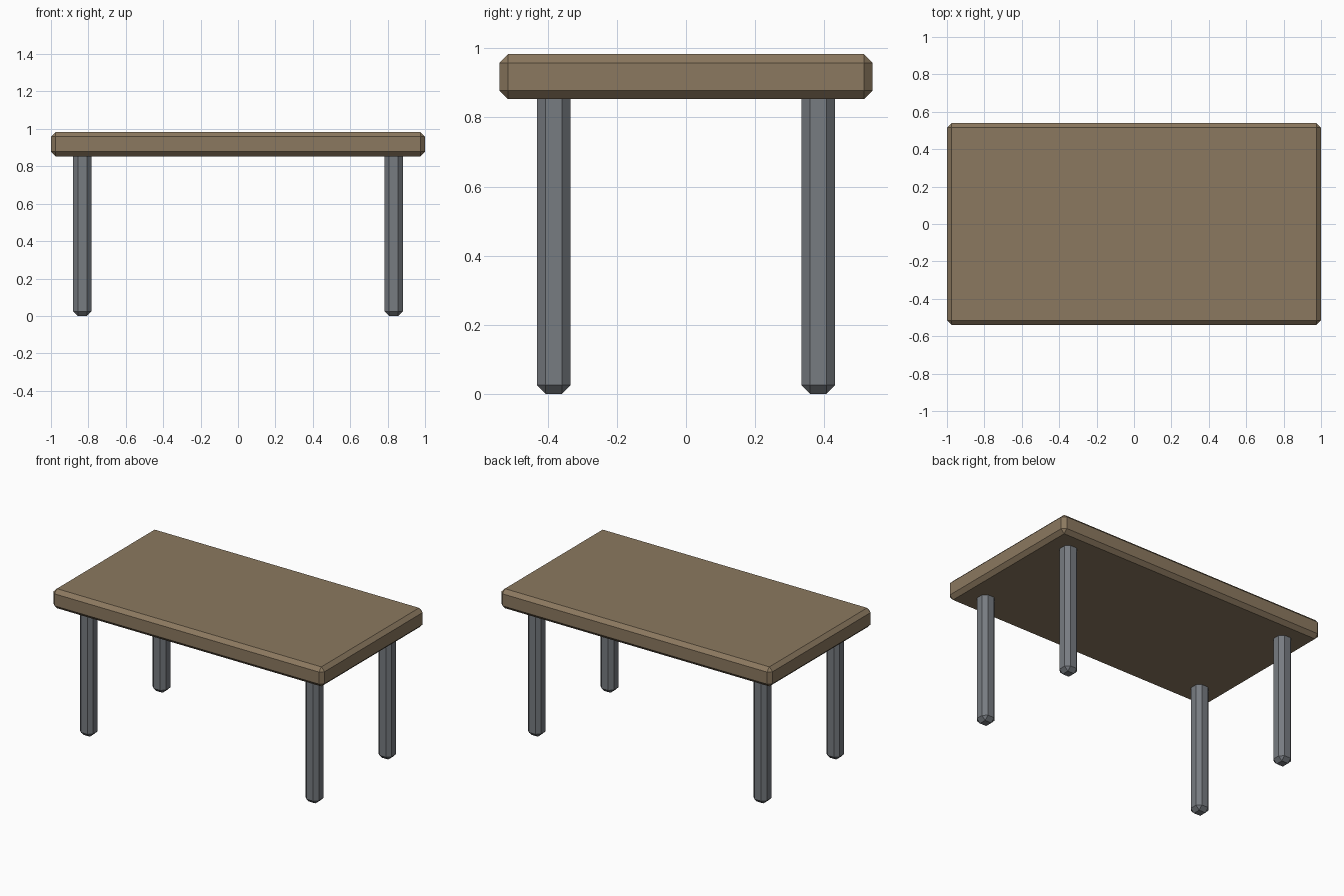
import bpy, bmesh

if "Cube" in bpy.data.objects:
    bpy.data.objects.remove(bpy.data.objects["Cube"])


def material(name, color):
    mat = bpy.data.materials.new(name)
    mat.diffuse_color = (*color, 1)
    mat.use_nodes = True
    mat.node_tree.nodes["Principled BSDF"].inputs["Base Color"].default_value = mat.diffuse_color
    return mat


def chamfered_box(name, center, size, mat, chamfer=0.025):
    bm = bmesh.new()
    bmesh.ops.create_cube(bm, size=1)
    bmesh.ops.scale(bm, vec=size, verts=bm.verts)
    bmesh.ops.bevel(bm, geom=bm.edges[:], offset=chamfer, segments=1,
                    affect='EDGES')
    mesh = bpy.data.meshes.new(name)
    bm.to_mesh(mesh)
    bm.free()
    mesh.materials.append(mat)
    obj = bpy.data.objects.new(name, mesh)
    obj.location = center
    bpy.context.collection.objects.link(obj)
    return obj


wood = material("wood", (0.26, 0.19, 0.115))
metal = material("metal", (0.185, 0.20, 0.22))

# Tabletop slab
chamfered_box("tabletop", (0, 0, 0.918), (2, 1.08, 0.13), wood)

# Four legs, with their tops set into the slab
LEG_HEIGHT = 0.885
for y, depth in ((-0.383, "front"), (0.383, "back")):
    for x, side in ((-0.832, "left"), (0.832, "right")):
        chamfered_box(f"{depth}_{side}_leg", (x, y, LEG_HEIGHT / 2),
                      (0.098, 0.098, LEG_HEIGHT), metal)
